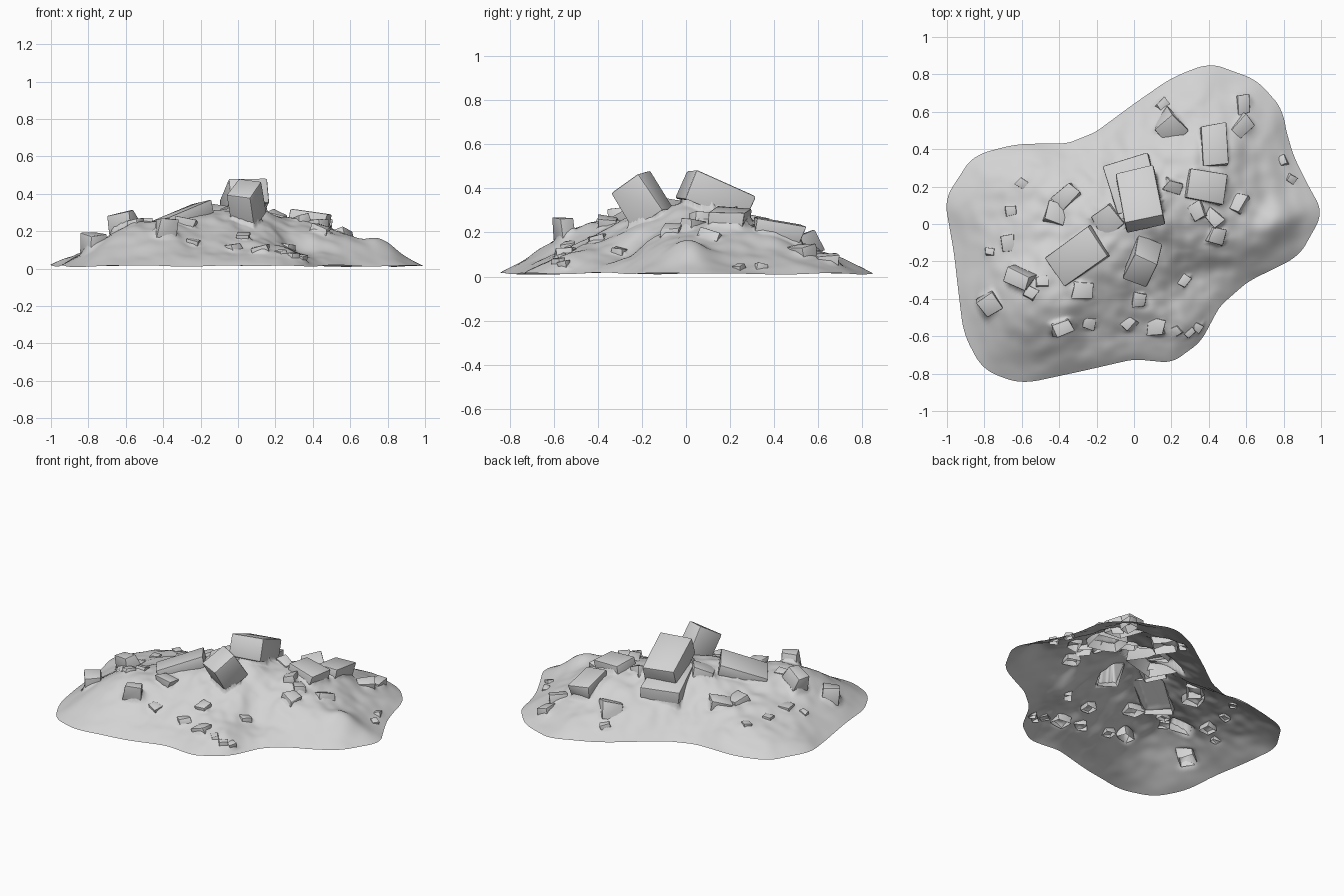
import bpy, bmesh, math, random
from mathutils import Vector, Euler, noise

if "Cube" in bpy.data.objects:
    bpy.data.objects.remove(bpy.data.objects["Cube"])
random.seed(7)

stone = bpy.data.materials.new("pale grey stone")
stone.use_nodes = True
stone.diffuse_color = (0.65, 0.65, 0.65, 1)
stone.node_tree.nodes["Principled BSDF"].inputs["Base Color"].default_value = stone.diffuse_color

# Outline of the heap, counter-clockwise
OUTLINE = [(1, .06), (.92, .2), (.84, .36), (.79, .54), (.79, .6), (.65, .76), (.4, .85),
           (.2, .77), (0, .63), (-.2, .48), (-.35, .42), (-.62, .42), (-.85, .36), (-1, .13),
           (-.95, -.15), (-.93, -.33), (-.9, -.58), (-.8, -.77), (-.6, -.845), (-.3, -.78),
           (0, -.71), (.2, -.73), (.35, -.62), (.45, -.43), (.6, -.3), (.87, -.17)]


def ray_radius(angle):
    """Distance from the centre to the outline in one direction."""
    d = Vector((math.cos(angle), math.sin(angle)))
    for a, b in zip(OUTLINE, OUTLINE[1:] + OUTLINE[:1]):
        a, b = Vector(a), Vector(b)
        ca, cb = d.cross(a), d.cross(b)
        if ca <= 0 < cb:
            p = a.lerp(b, ca / (ca - cb))
            if p.dot(d) > 0:
                return p.length
    return 1


STEPS, RINGS = 300, 96
raw = [ray_radius(math.tau * i / STEPS) for i in range(STEPS)]
radii = [sum(raw[(i + k) % STEPS] for k in range(-3, 4)) / 7 + .012 for i in range(STEPS)]

# Swellings: x, y, height, spread
BUMPS = [(0, 0, .10, .22), (-.56, -.34, .09, .2), (.4, .25, .07, .2), (.77, 0, .08, .09),
         (-.25, -.2, .05, .18), (-.38, -.52, .03, .12), (.15, .1, .03, .2),
         (.33, -.3, -.05, .12), (-.25, .3, -.03, .15), (.3, -.57, .03, .09),
         (-.7, -.58, .04, .14), (-.8, -.1, .02, .14)]


def height(x, y):
    s = math.atan2(y, x) % math.tau / math.tau * STEPS
    i = int(s) % STEPS
    rim = radii[i] + (radii[(i + 1) % STEPS] - radii[i]) * (s - int(s))
    t = min(math.hypot(x, y) / rim, 1)
    z = .2 * (1 - t ** 2.25)
    rough = noise.noise(Vector((x, y, 0)) * 6) * .02 + noise.noise(Vector((x, y, 1)) * 14) * .011
    z += (1 - t ** 7) * (rough + sum(h * math.exp(-((x - a) ** 2 + (y - b) ** 2) / (2 * r * r) * 1.6)
                                   for a, b, h, r in BUMPS))
    return z + .015 + .012 * noise.noise(Vector((x, y, 3)) * 3)


def finish(name, bm, angle):
    mesh = bpy.data.meshes.new(name)
    bm.to_mesh(mesh)
    bm.free()
    mesh.materials.append(stone)
    ob = bpy.data.objects.new(name, mesh)
    bpy.context.collection.objects.link(ob)
    bpy.ops.object.select_all(action="DESELECT")
    ob.select_set(True)
    bpy.context.view_layer.objects.active = ob
    bpy.ops.object.shade_smooth_by_angle(angle=math.radians(angle))


blocks = []


def block(name, place, size, turn, wear=.05):
    """A worn, bevelled block, cut off where it is buried in the heap."""
    rot = Euler([math.radians(t) for t in turn]).to_matrix()
    place, size = Vector(place), Vector(size)
    blocks.append((place, rot.transposed(), size))
    bm = bmesh.new()
    bmesh.ops.create_cube(bm, size=1)
    for v in bm.verts:
        v.co += Vector([random.uniform(-wear, wear) for _ in range(3)])
        v.co = v.co * size
    bmesh.ops.bevel(bm, geom=bm.edges[:], offset=min(size) * .07, segments=2,
                    profile=.5, affect="EDGES")
    for v in bm.verts:
        v.co = rot @ v.co + place
    buried = height(place.x, place.y) - .3 * max(size.x, size.y)
    bmesh.ops.bisect_plane(bm, geom=bm.verts[:] + bm.edges[:] + bm.faces[:],
                           plane_co=(0, 0, buried), plane_no=(0, 0, 1), clear_inner=True)
    bm.normal_update()
    under = []
    for f in bm.faces:
        c = f.calc_center_median()
        if f.normal.z < -.5 and c.z < height(c.x, c.y) + .01:
            under.append(f)
    bmesh.ops.delete(bm, geom=under, context="FACES")
    finish(name, bm, 35)


def block_top(x, y, ground, place, inverse, size):
    """Top of a slightly shrunken block above x, y, unless it overhangs the ground there."""
    start, up = inverse @ Vector((x - place.x, y - place.y, 0)), inverse.col[2]
    low, high = -1, 1
    for s, u, w in zip(start, up, size * .46):
        if abs(u) < .001:
            if abs(s) > w:
                return ground
            continue
        ends = sorted(((-w - s) / u, (w - s) / u))
        low, high = max(low, ends[0]), min(high, ends[1])
    if high < low or place.z + low > ground + .02:
        return ground
    return max(ground, place.z + high - .008)


# Large fallen blocks and slabs
block("summit_block", (.035, .135, .36), (.21, .30, .14), (-23, 0, 11), .02)
block("summit_ledge", (-.01, .21, .24), (.24, .28, .1), (-12, 0, 14))
block("front_block", (.045, -.2, .345), (.135, .17, .2), (32, 6, -22), .03)
block("leaning_slab", (-.3, -.17, .275), (.29, .19, .07), (-8, -19, 36), .03)
block("back_slab", (.43, .42, .21), (.13, .22, .08), (-10, 4, 3))
block("side_block", (.385, .2, .25), (.2, .16, .11), (-6, 8, -14), .06)
block("middle_block", (-.14, .02, .27), (.13, .14, .1), (5, -15, 35), .1)
block("left_block", (-.62, -.29, .25), (.14, .09, .1), (12, -14, -25), .1)
block("left_low_block", (-.775, -.43, .135), (.1, .1, .1), (10, -6, 35), .08)
block("front_upright_block", (-.39, -.55, .21), (.1, .07, .11), (8, 5, 20), .1)

# Scattered stones: x, y, width
STONES = [(.56, .11, .1), (.43, .03, .1), (.34, .07, .08), (.19, .52, .13), (.15, .64, .06),
          (.58, .64, .1), (.58, .53, .1), (.8, .34, .05), (.84, .24, .05), (-.35, .15, .12),
          (-.42, .05, .1), (-.66, .07, .06), (-.6, .22, .05), (-.67, -.1, .08), (-.77, -.15, .05),
          (-.49, -.31, .07), (-.28, -.35, .1), (-.24, -.53, .06), (-.03, -.53, .07),
          (.12, -.55, .09), (.3, -.58, .06), (.34, -.55, .05), (.23, -.57, .05),
          (.21, .2, .1), (.44, -.07, .09), (.27, -.3, .07), (.03, -.4, .08), (-.55, -.37, .06)]
for n, (x, y, w) in enumerate(STONES):
    size = (w, w * random.uniform(.6, 1), w * random.uniform(.5, .75))
    turn = (random.uniform(-18, 18), random.uniform(-18, 18), random.uniform(0, 180))
    block(f"scattered_stone_{n + 1}", (x, y, height(x, y) - w * .06), size, turn, .13)

# Hollow mound: an open shell of rings, draped over the blocks
bm = bmesh.new()


def ground_vert(x, y):
    ground = height(x, y)
    tops = [block_top(x, y, ground, *b) for b in blocks
            if math.hypot(x - b[0].x, y - b[0].y) < b[2].length / 2]
    return bm.verts.new((x, y, max([ground] + tops)))


centre = ground_vert(0, 0)
rings = []
for j in range(1, RINGS + 1):
    ring = []
    for i, r in enumerate(radii):
        a = math.tau * i / STEPS
        ring.append(ground_vert(math.cos(a) * r * j / RINGS, math.sin(a) * r * j / RINGS))
    rings.append(ring)
for i in range(STEPS):
    k = (i + 1) % STEPS
    bm.faces.new((centre, rings[0][i], rings[0][k]))
    for inner, outer in zip(rings, rings[1:]):
        bm.faces.new((inner[i], outer[i], outer[k], inner[k]))
for _ in range(3):
    bmesh.ops.smooth_vert(bm, verts=[v for ring in rings[:-1] for v in ring], factor=.5,
                          use_axis_z=True)
finish("rubble_mound", bm, 60)
